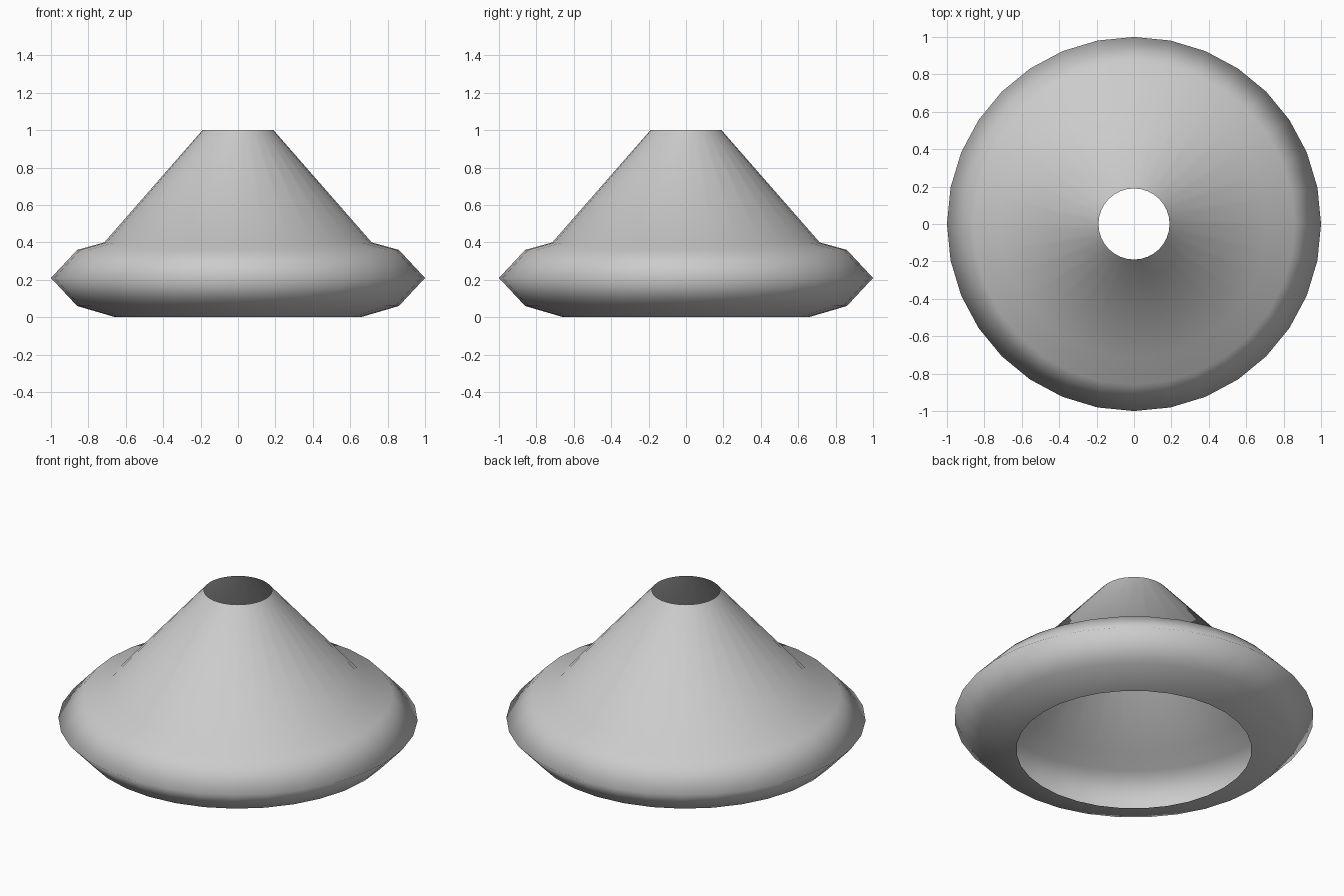
import bpy
import bmesh
from math import tau

cube = bpy.data.objects.get("Cube")
if cube:
    bpy.data.objects.remove(cube, do_unlink=True)

# Plain grey finish
grey = bpy.data.materials.new("light_grey")
grey.use_nodes = True
colour = (0.6, 0.6, 0.6, 1.0)
grey.diffuse_color = colour
grey.node_tree.nodes["Principled BSDF"].inputs["Base Color"].default_value = colour

# Radius and height, from the lower opening round the rim to the upper opening
PROFILE = [(0.655, 0), (0.86, 0.06), (1, 0.21), (0.86, 0.36), (0.715, 0.4), (0.19, 1)]
SIDES = 32


def lathe(name, profile, material):
    """Spin an open profile round z into a smooth shell."""
    bm = bmesh.new()
    verts = [bm.verts.new((r, 0, z)) for r, z in profile]
    edges = [bm.edges.new(pair) for pair in zip(verts, verts[1:])]
    bmesh.ops.spin(bm, geom=verts + edges, axis=(0, 0, 1), cent=(0, 0, 0),
                   angle=tau, steps=SIDES, use_merge=True)
    bmesh.ops.remove_doubles(bm, verts=bm.verts, dist=0.0001)
    bmesh.ops.recalc_face_normals(bm, faces=bm.faces)
    # Keep the outside of the open shell facing outwards
    bm.normal_update()
    if sum(f.normal.dot(f.calc_center_median()) for f in bm.faces) < 0:
        bmesh.ops.reverse_faces(bm, faces=bm.faces)
    for face in bm.faces:
        face.smooth = True
    mesh = bpy.data.meshes.new(name)
    bm.to_mesh(mesh)
    bm.free()
    mesh.materials.append(material)
    obj = bpy.data.objects.new(name, mesh)
    bpy.context.collection.objects.link(obj)
    return obj


# Hollow cone with a rounded rim, open at both ends
lathe("cone_shell", PROFILE, grey)
